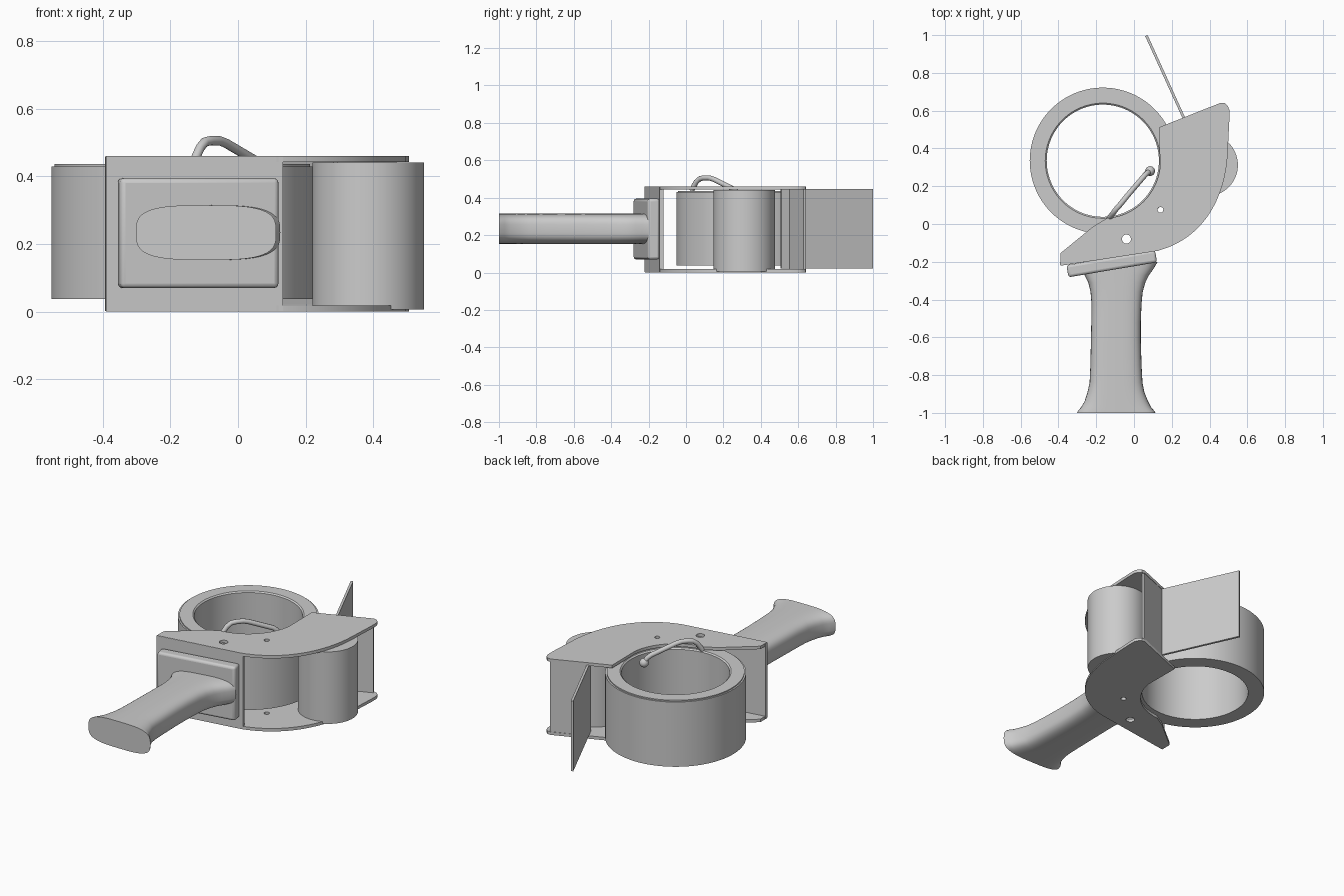
import bpy, bmesh, math
from mathutils import Vector
from mathutils.geometry import interpolate_bezier

if "Cube" in bpy.data.objects:
    bpy.data.objects.remove(bpy.data.objects["Cube"])

grey = bpy.data.materials.new("light_grey")
grey.diffuse_color = (0.6, 0.6, 0.6, 1)
grey.use_nodes = True
grey.node_tree.nodes["Principled BSDF"].inputs["Base Color"].default_value = grey.diffuse_color


def finish(ob, bevel=0, smooth=True):
    ob.data.materials.clear()
    ob.data.materials.append(grey)
    if bevel:
        m = ob.modifiers.new("bevel", 'BEVEL')
        m.width, m.segments = bevel, 3
    if smooth:
        bpy.ops.object.select_all(action='DESELECT')
        ob.select_set(True)
        bpy.context.view_layer.objects.active = ob
        bpy.ops.object.shade_smooth_by_angle(angle=math.radians(35))
    return ob


def mesh_object(name, bm, **kw):
    bmesh.ops.recalc_face_normals(bm, faces=bm.faces)
    me = bpy.data.meshes.new(name)
    bm.to_mesh(me)
    bm.free()
    ob = bpy.data.objects.new(name, me)
    bpy.context.collection.objects.link(ob)
    return finish(ob, **kw)


def curve_to_mesh(name, cu):
    ob = bpy.data.objects.new(name, cu)
    bpy.context.collection.objects.link(ob)
    bpy.ops.object.select_all(action='DESELECT')
    ob.select_set(True)
    bpy.context.view_layer.objects.active = ob
    bpy.ops.object.convert(target='MESH')
    return finish(bpy.context.object)


def slab(name, a, b, t, z0, z1, bevel=0):
    """Upright board along a-b, thickness t to the left of a-b."""
    a, b = Vector(a), Vector(b)
    d = (b - a).normalized()
    n = Vector((-d.y, d.x)) * t
    bm = bmesh.new()
    base = bm.faces.new([bm.verts.new((p.x, p.y, z0)) for p in (a, b, b + n, a + n)])
    ext = bmesh.ops.extrude_face_region(bm, geom=[base])
    vs = [v for v in ext['geom'] if isinstance(v, bmesh.types.BMVert)]
    bmesh.ops.translate(bm, verts=vs, vec=(0, 0, z1 - z0))
    return mesh_object(name, bm, bevel=bevel)


def lathe(name, profile, cx, cy, n=96):
    """Closed (radius, z) profile spun round a vertical axis."""
    bm = bmesh.new()
    rings = [[bm.verts.new((cx + r * math.cos(2 * math.pi * i / n),
                            cy + r * math.sin(2 * math.pi * i / n), z))
              for i in range(n)] for r, z in profile]
    for j, r0 in enumerate(rings):
        r1 = rings[(j + 1) % len(rings)]
        for i in range(n):
            k = (i + 1) % n
            bm.faces.new((r0[i], r0[k], r1[k], r1[i]))
    return mesh_object(name, bm)


def circle(cx, cy, r, a0=0, a1=360, n=24, closed=True):
    m = n if closed else n - 1
    return [(cx + r * math.cos(math.radians(a0 + (a1 - a0) * i / m)),
             cy + r * math.sin(math.radians(a0 + (a1 - a0) * i / m))) for i in range(n)]


ROLL = (-0.165, 0.335)

# Side plates: outline with two bolt holes
outer = interpolate_bezier(Vector((0.12, -0.143)), Vector((0.37, -0.08)),
                           Vector((0.48, 0.14)), Vector((0.495, 0.36)), 28)
outline = [(-0.39, -0.22)] + [(p.x, p.y) for p in outer]
outline += [(0.505, 0.555), (0.505, 0.605), (0.495, 0.627), (0.48, 0.64), (0.46, 0.642),
            (0.135, 0.513)]
outline += circle(*ROLL, 0.305, -8, -86, 24, closed=False)
outline += [(-0.215, -0.012), (-0.39, -0.155)]
for name, z in (("lower_side_plate", 0.010), ("upper_side_plate", 0.452)):
    cu = bpy.data.curves.new(name, 'CURVE')
    cu.dimensions, cu.fill_mode, cu.extrude = '2D', 'BOTH', 0.009
    for pts in (outline, circle(-0.04, -0.08, 0.024), circle(0.14, 0.075, 0.015)):
        sp = cu.splines.new('POLY')
        sp.points.add(len(pts) - 1)
        for p, (x, y) in zip(sp.points, pts):
            p.co = (x, y, 0, 1)
        sp.use_cyclic_u = True
    curve_to_mesh(name, cu).location.z = z

# Walls joining the plates, tape flap and handle mount
slab("front_wall", (-0.39, -0.221), (0.133, -0.141), 0.02, 0.003, 0.459)
slab("rear_wall", (0.27, 0.55), (0.468, 0.627), 0.014, 0.015, 0.446)
slab("wiper_flap", (0.295, 0.51), (0.072, 1.0), 0.014, 0.022, 0.447)
slab("handle_mount", (-0.347, -0.282), (0.122, -0.203), 0.065, 0.07, 0.395, bevel=0.014)

# Tape roll and roller
lathe("tape_roll", [(0.297, 0.038), (0.387, 0.038), (0.387, 0.43), (0.378, 0.43),
                    (0.378, 0.437), (0.305, 0.437), (0.297, 0.43)], *ROLL)
bm = bmesh.new()
bmesh.ops.create_cone(bm, cap_ends=True, segments=64, radius1=0.165, radius2=0.165, depth=0.436)
bmesh.ops.translate(bm, verts=bm.verts, vec=(0.385, 0.312, 0.224))
mesh_object("guide_roller", bm)

# Handle: rounded sections lofted along y (y, left x, right x)
sections = [(-0.2, -0.285, 0.125), (-0.235, -0.275, 0.105), (-0.27, -0.262, 0.08),
            (-0.31, -0.242, 0.06), (-0.36, -0.23, 0.046), (-0.42, -0.225, 0.04),
            (-0.52, -0.226, 0.036), (-0.62, -0.228, 0.036), (-0.75, -0.231, 0.04),
            (-0.84, -0.235, 0.045), (-0.89, -0.246, 0.055), (-0.94, -0.262, 0.075),
            (-0.97, -0.28, 0.09), (-0.99, -0.297, 0.108), (-1.0, -0.302, 0.113)]
N = 48
bm = bmesh.new()
rings = []
for y, x0, x1 in sections:
    ring = []
    for i in range(N):
        c, s = math.cos(2 * math.pi * i / N), math.sin(2 * math.pi * i / N)
        e = 2 / 3.3
        ring.append(bm.verts.new(((x0 + x1) / 2 + (x1 - x0) / 2 * math.copysign(abs(c) ** e, c), y,
                                  0.234 + 0.081 * math.copysign(abs(s) ** e, s))))
    rings.append(ring)
for r0, r1 in zip(rings, rings[1:]):
    for i in range(N):
        bm.faces.new((r0[i], r0[(i + 1) % N], r1[(i + 1) % N], r1[i]))
bm.faces.new(rings[0])
bm.faces.new(rings[-1])
mesh_object("handle", bm)

# Bent wire with ball end
path = [(-0.132, 0.03, 0.44), (-0.112, 0.055, 0.485), (-0.098, 0.075, 0.502), (-0.08, 0.095, 0.506),
        (-0.055, 0.125, 0.506), (-0.035, 0.15, 0.498), (0.055, 0.255, 0.445),
        (0.07, 0.27, 0.43), (0.085, 0.28, 0.40)]
cu = bpy.data.curves.new("wire_arm", 'CURVE')
cu.dimensions, cu.bevel_depth, cu.bevel_resolution, cu.use_fill_caps = '3D', 0.014, 4, True
sp = cu.splines.new('POLY')
sp.points.add(len(path) - 1)
for p, co in zip(sp.points, path):
    p.co = (*co, 1)
curve_to_mesh("wire_arm", cu)
bm = bmesh.new()
bmesh.ops.create_uvsphere(bm, u_segments=24, v_segments=14, radius=0.026)
bmesh.ops.translate(bm, verts=bm.verts, vec=path[-1])
mesh_object("wire_ball_end", bm)
